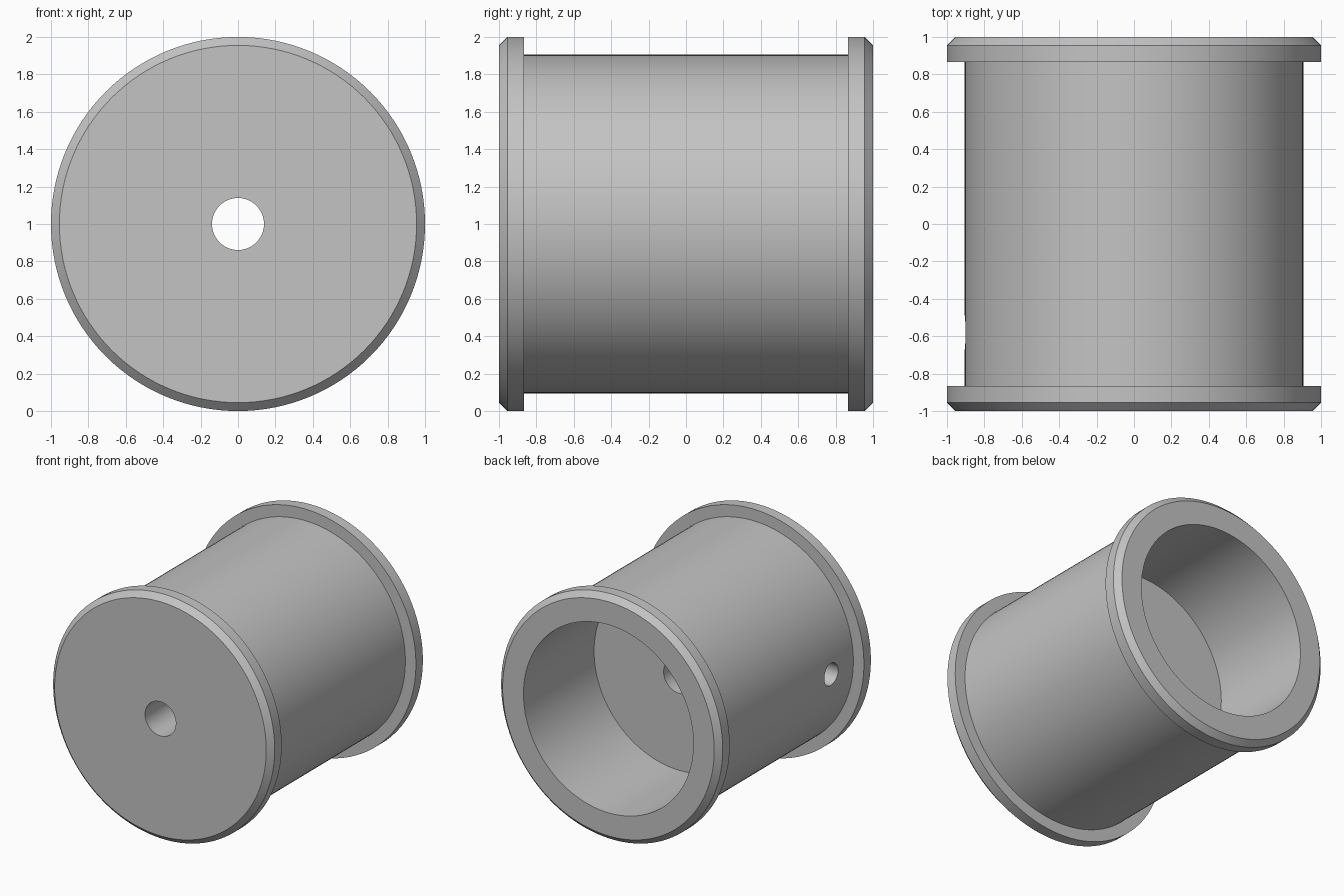
import bpy
import bmesh
from math import radians, tau
from mathutils import Matrix, Vector

cube = bpy.data.objects.get("Cube")
if cube:
    bpy.data.objects.remove(cube, do_unlink=True)

SEGMENTS = 128
CENTRE_Z = 1.0

# Plain grey metal
grey = bpy.data.materials.new("grey_metal")
grey.use_nodes = True
colour = (0.55, 0.55, 0.55, 1)
grey.diffuse_color = colour
grey.node_tree.nodes["Principled BSDF"].inputs["Base Color"].default_value = colour


def add_object(name, bm):
    bmesh.ops.recalc_face_normals(bm, faces=bm.faces)
    mesh = bpy.data.meshes.new(name)
    bm.to_mesh(mesh)
    bm.free()
    mesh.materials.append(grey)
    obj = bpy.data.objects.new(name, mesh)
    bpy.context.collection.objects.link(obj)
    return obj


# Spool: closed (radius, y) section turned about the y axis
bore, barrel, rim, chamfer, flange = 0.139, 0.905, 1.0, 0.045, 0.135
pocket, floor = 0.767, 0.09
front = [(rim - chamfer, -1), (rim, chamfer - 1), (rim, flange - 1), (barrel, flange - 1)]
back = [(r, -y) for r, y in reversed(front)]
section = [(bore, -1), *front, *back, (pocket, 1), (pocket, floor), (bore, floor)]

bm = bmesh.new()
verts = [bm.verts.new((r, y, 0)) for r, y in section]
edges = [bm.edges.new((a, b)) for a, b in zip(verts, verts[1:] + verts[:1])]
bmesh.ops.spin(bm, geom=verts + edges, cent=(0, 0, 0), axis=(0, 1, 0),
               angle=tau, steps=SEGMENTS, use_merge=False)
bmesh.ops.remove_doubles(bm, verts=bm.verts, dist=0.0001)
bmesh.ops.translate(bm, vec=(0, 0, CENTRE_Z), verts=bm.verts)
spool = add_object("flanged_spool", bm)

# Set screw hole: drilled from the right side into the centre bore
bm = bmesh.new()
place = Matrix.Translation(Vector((-0.6, -0.58, CENTRE_Z))) @ Matrix.Rotation(radians(90), 4, "Y")
bmesh.ops.create_cone(bm, cap_ends=True, segments=48, radius1=0.09, radius2=0.09,
                      depth=1.2, matrix=place)
cutter = add_object("screw_hole_cutter", bm)
cutter.hide_render = True

drill = spool.modifiers.new("screw_hole", "BOOLEAN")
drill.operation = "DIFFERENCE"
drill.solver = "EXACT"
drill.object = cutter

bpy.ops.object.select_all(action="DESELECT")
spool.select_set(True)
bpy.context.view_layer.objects.active = spool
bpy.ops.object.modifier_apply(modifier=drill.name)
bpy.data.objects.remove(cutter, do_unlink=True)
bpy.ops.object.shade_smooth_by_angle(angle=radians(30))
